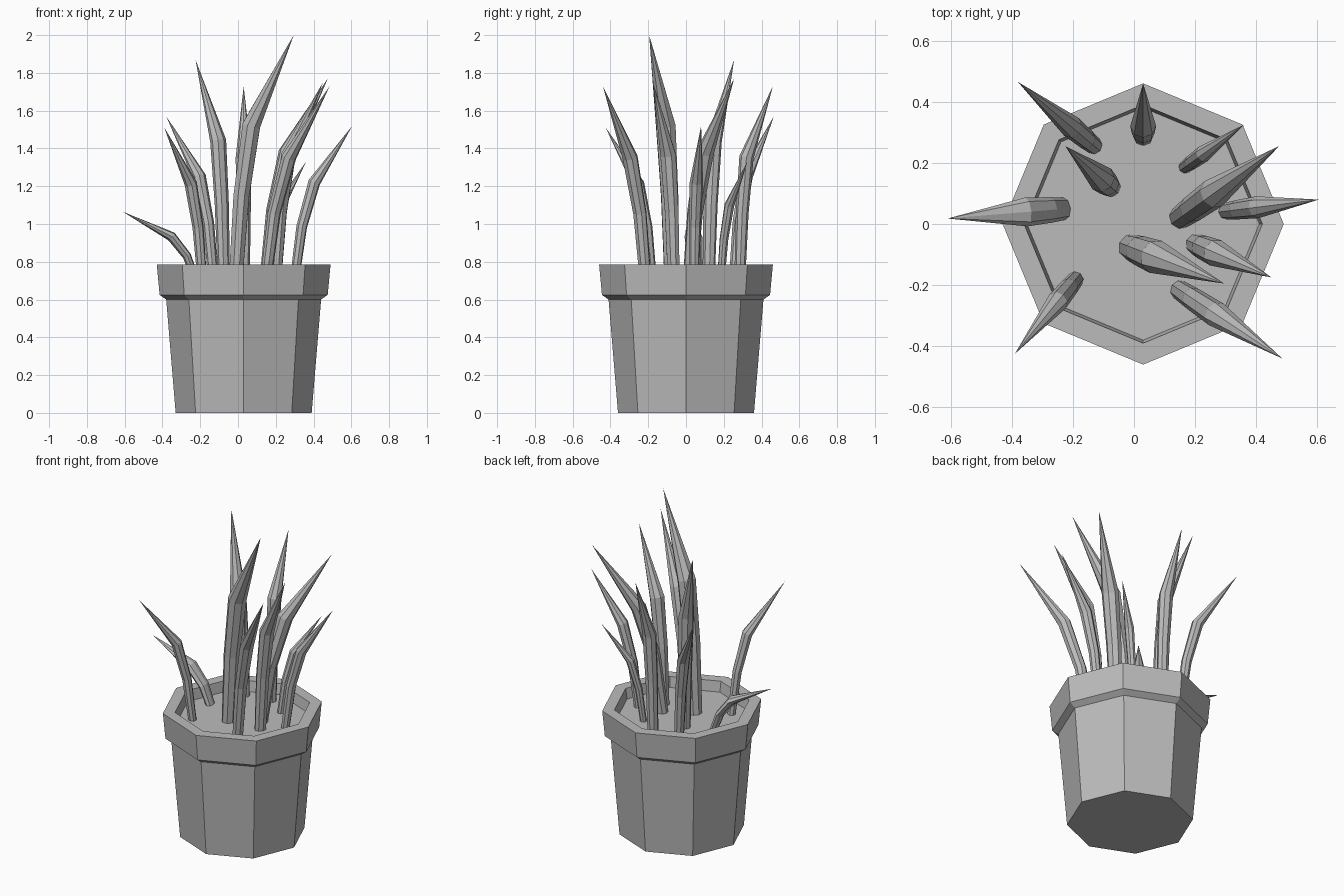
import bpy, bmesh, math
from mathutils import Vector

cube = bpy.data.objects.get("Cube")
if cube:
    bpy.data.objects.remove(cube, do_unlink=True)

grey = bpy.data.materials.new("plain grey")
grey.use_nodes = True
colour = (0.5, 0.5, 0.5, 1)
grey.diffuse_color = colour
grey.node_tree.nodes["Principled BSDF"].inputs["Base Color"].default_value = colour

SIDES = 8
SOIL_Z = 0.72
POT_X = 0.03


def finish(bm, name):
    bmesh.ops.recalc_face_normals(bm, faces=bm.faces)
    mesh = bpy.data.meshes.new(name)
    bm.to_mesh(mesh)
    bm.free()
    mesh.materials.append(grey)
    obj = bpy.data.objects.new(name, mesh)
    bpy.context.collection.objects.link(obj)
    return obj


def ring(bm, centre, side, depth):
    """Octagon of vertices spanned by two half-axis vectors."""
    angles = [math.tau * i / SIDES for i in range(SIDES)]
    return [bm.verts.new(centre + side * math.cos(a) + depth * math.sin(a)) for a in angles]


def bridge(bm, low, high):
    for i in range(SIDES):
        j = (i + 1) % SIDES
        bm.faces.new((low[i], low[j], high[j], high[i]))


def build_pot():
    """Tapered pot, flared lip, inner wall and soil in one lathed profile."""
    profile = [(0.36, 0), (0.41, 0.6), (0.445, 0.625), (0.46, 0.785),
               (0.39, 0.785), (0.38, SOIL_Z)]
    bm = bmesh.new()
    rings = [ring(bm, Vector((POT_X, 0, z)), Vector((r, 0, 0)), Vector((0, r, 0)))
             for r, z in profile]
    for low, high in zip(rings, rings[1:]):
        bridge(bm, low, high)
    bm.faces.new(rings[0])
    bm.faces.new(rings[-1])
    finish(bm, "pot_with_soil")


def build_leaf(name, base, tip, width, bend, flat=0.9):
    """Bent spike: rises, swells to the bend, then narrows to a point."""
    foot = Vector((*base, SOIL_Z - 0.01))
    point = Vector(tip)
    span = point - foot
    lean = Vector((span.x, span.y, 0))
    rise = Vector((0, 0, span.z))
    side = Vector((0, 0, 1)).cross(lean).normalized()
    path = [foot, foot + lean * bend * 0.36 + rise * 0.34, foot + lean * bend + rise * 0.63, point]
    bm = bmesh.new()
    rings = []
    for i, swell in enumerate((0.76, 0.88, 1)):
        before = path[max(i - 1, 0)]
        along = (path[i + 1] - path[i]).normalized()
        if i:
            along += (path[i] - before).normalized()
        depth = along.normalized().cross(side)
        r = width / 2 * swell
        rings.append(ring(bm, path[i], side * r, depth * r * flat))
    for low, high in zip(rings, rings[1:]):
        bridge(bm, low, high)
    bm.faces.new(rings[0])
    apex = bm.verts.new(point)
    for i in range(SIDES):
        bm.faces.new((rings[-1][i], rings[-1][(i + 1) % SIDES], apex))
    finish(bm, name)


build_pot()

# Leaves: base, tip, width, sideways share at the bend
build_leaf("back_right_leaf", (-0.13, 0.255), (-0.38, 0.465, 1.57), 0.075, 0.3)
build_leaf("inner_right_leaf", (-0.075, 0.12), (-0.225, 0.255, 1.87), 0.09, 0.2)
build_leaf("back_leaf", (0.03, 0.285), (0.03, 0.46, 1.73), 0.085, 0.2)
build_leaf("back_left_leaf", (0.165, 0.185), (0.36, 0.325, 1.33), 0.055, 0.32)
build_leaf("inner_left_leaf", (0.15, 0.02), (0.475, 0.255, 1.77), 0.1, 0.34)
build_leaf("left_leaf", (0.3, 0.042), (0.605, 0.08, 1.52), 0.072, 0.34)
build_leaf("front_inner_left_leaf", (0.2, -0.065), (0.45, -0.175, 1.75), 0.09, 0.27)
build_leaf("tall_centre_leaf", (-0.012, -0.075), (0.295, -0.195, 2.0), 0.112, 0.27)
build_leaf("front_left_leaf", (0.148, -0.215), (0.485, -0.44, 1.73), 0.085, 0.36)
build_leaf("front_right_leaf", (-0.19, -0.18), (-0.39, -0.425, 1.51), 0.07, 0.3)
build_leaf("right_leaf", (-0.225, 0.05), (-0.61, 0.018, 1.065), 0.095, 0.33, 0.55)
